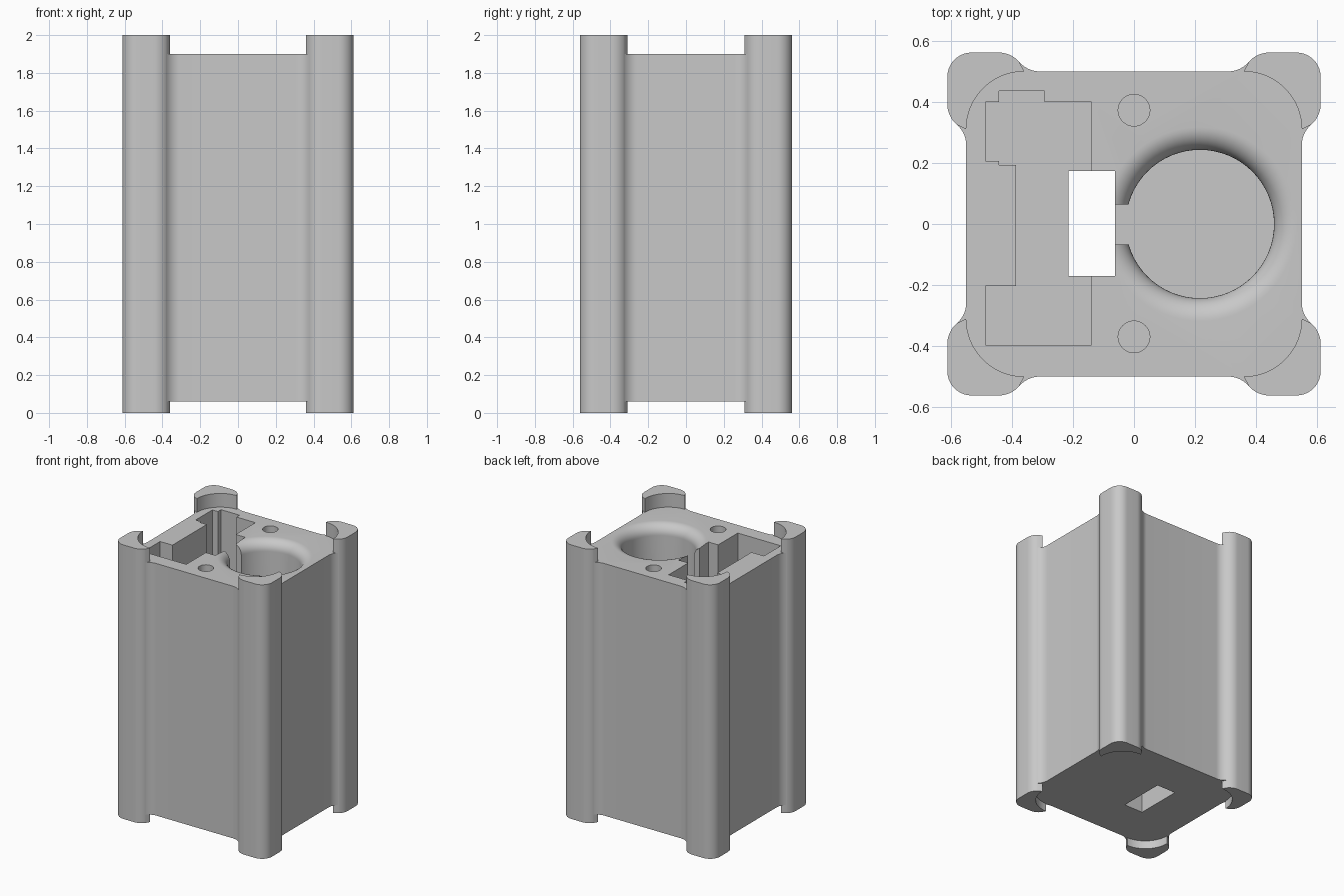
import bpy, bmesh
from math import sin, cos, pi, radians

cube = bpy.data.objects.get("Cube")
if cube:
    bpy.data.objects.remove(cube, do_unlink=True)

grey = bpy.data.materials.new("light_grey")
grey.use_nodes = True
colour = (0.58, 0.58, 0.58, 1)
grey.diffuse_color = colour
grey.node_tree.nodes["Principled BSDF"].inputs["Base Color"].default_value = colour

HX, HY = 0.55, 0.50          # half size of the housing
LOW, HIGH = 0.06, 1.90       # housing bottom and top
FLOOR = 0.20                 # floor of the pockets
LIP = 0.062                  # how far the posts stand proud


def arc(cx, cy, r, a0, a1, n=10):
    """Points on an arc, angles in degrees."""
    angles = [radians(a0 + (a1 - a0) * i / n) for i in range(n + 1)]
    return [(cx + r * cos(a), cy + r * sin(a)) for a in angles]


def finish(name, bm):
    bmesh.ops.remove_doubles(bm, verts=bm.verts, dist=1e-5)
    bmesh.ops.recalc_face_normals(bm, faces=bm.faces)
    mesh = bpy.data.meshes.new(name)
    bm.to_mesh(mesh)
    bm.free()
    mesh.materials.append(grey)
    obj = bpy.data.objects.new(name, mesh)
    bpy.context.collection.objects.link(obj)
    return obj


def prism(name, points, z0, z1):
    """Extrude a plan outline from z0 to z1."""
    bm = bmesh.new()
    face = bm.faces.new([bm.verts.new((x, y, z0)) for x, y in points])
    top = bmesh.ops.extrude_face_region(bm, geom=[face])["geom"]
    verts = [v for v in top if isinstance(v, bmesh.types.BMVert)]
    bmesh.ops.translate(bm, verts=verts, vec=(0, 0, z1 - z0))
    return finish(name, bm)


def lathe(name, profile, cx, cy, steps=64):
    """Spin a closed (radius, height) profile about a vertical axis."""
    bm = bmesh.new()
    verts = [bm.verts.new((cx + r, cy, z)) for r, z in profile]
    edges = [bm.edges.new(pair) for pair in zip(verts, verts[1:])]
    bmesh.ops.spin(bm, geom=verts + edges, cent=(cx, cy, 0), axis=(0, 0, 1),
                   angle=2 * pi, steps=steps, use_merge=True)
    return finish(name, bm)


def box(name, x0, x1, y0, y1, z0, z1):
    return prism(name, [(x0, y0), (x1, y0), (x1, y1), (x0, y1)], z0, z1)


def cut(target, cutter):
    mod = target.modifiers.new("cut", "BOOLEAN")
    mod.operation, mod.solver, mod.object = "DIFFERENCE", "EXACT", cutter
    with bpy.context.temp_override(object=target, active_object=target):
        bpy.ops.object.modifier_apply(modifier=mod.name)
    bpy.data.objects.remove(cutter, do_unlink=True)


def smooth(obj):
    bpy.ops.object.select_all(action="DESELECT")
    obj.select_set(True)
    bpy.context.view_layer.objects.active = obj
    bpy.ops.object.shade_smooth_by_angle(angle=radians(30))


# Plan curves of one corner: inner seat, concave web and rounded post
R, BEND, SEAT = 0.09, 49, 0.19
run = R * sin(radians(BEND))
ox, oy = HX + LIP, HY + LIP
inner = arc(HX - SEAT, HY - SEAT, SEAT, 0, 90, 16)      # from +x side to +y side
web_y = arc(0.308, HY + R, R, -90 + BEND, -90)          # on the +y side
web_x = arc(HX + R, 0.258, R, 180, 180 - BEND)          # on the +x side
shoulder_x = arc(ox - R, 0.258 + 2 * run, R, -BEND, 0)
shoulder_y = arc(0.308 + 2 * run, oy - R, R, 90, 90 + BEND)
nose = arc(ox - 0.08, oy - 0.08, 0.08, 0, 90)
post_plan = shoulder_x + nose + shoulder_y + inner[::-1]
corner_plan = web_x + inner + web_y

# Housing: the corner outline repeated around four quadrants
outline = []
for sx, sy in ((1, 1), (-1, 1), (-1, -1), (1, -1)):
    part = [(x * sx, y * sy) for x, y in corner_plan]
    outline += part if sx * sy > 0 else part[::-1]
housing = prism("housing", outline, LOW, HIGH)

# Stepped pocket
pocket = [(-0.487, -0.397), (-0.14, -0.397), (-0.14, 0.40), (-0.293, 0.40),
          (-0.293, 0.436), (-0.443, 0.436), (-0.443, 0.40), (-0.487, 0.40),
          (-0.487, 0.207), (-0.443, 0.207), (-0.443, 0.193), (-0.387, 0.193),
          (-0.387, -0.203), (-0.487, -0.203)]
cut(housing, prism("pocket_cutter", pocket, FLOOR, 2.2))

# Round bore with a rolled rim
bore_x, bore_r, rim = 0.216, 0.243, 0.075
curve = [(bore_r + rim - rim * cos(a), HIGH - rim + rim * sin(a))
         for a in [i * pi / 20 for i in range(11)]]
wide = bore_r + rim
cut(housing, lathe("bore_cutter",
                   [(0, FLOOR), (bore_r, FLOOR)] + curve + [(wide, 2.2), (0, 2.2)],
                   bore_x, 0))

# Through slot, and the gap joining it to the bore
cut(housing, box("slot_cutter", -0.215, -0.062, -0.171, 0.174, -0.1, 2.2))
cut(housing, box("gap_cutter", -0.1, 0.1, -0.068, 0.064, FLOOR, 2.2))

# Two screw holes
for y in (-0.37, 0.373):
    cut(housing, lathe("screw_cutter", [(0, 1.4), (0.052, 1.4), (0.052, 2.2), (0, 2.2)],
                       0, y, 32))
smooth(housing)

# Four corner posts
for name, sx, sy in (("front_left_post", 1, -1), ("front_right_post", -1, -1),
                     ("back_left_post", 1, 1), ("back_right_post", -1, 1)):
    smooth(prism(name, [(x * sx, y * sy) for x, y in post_plan], 0, 2))
